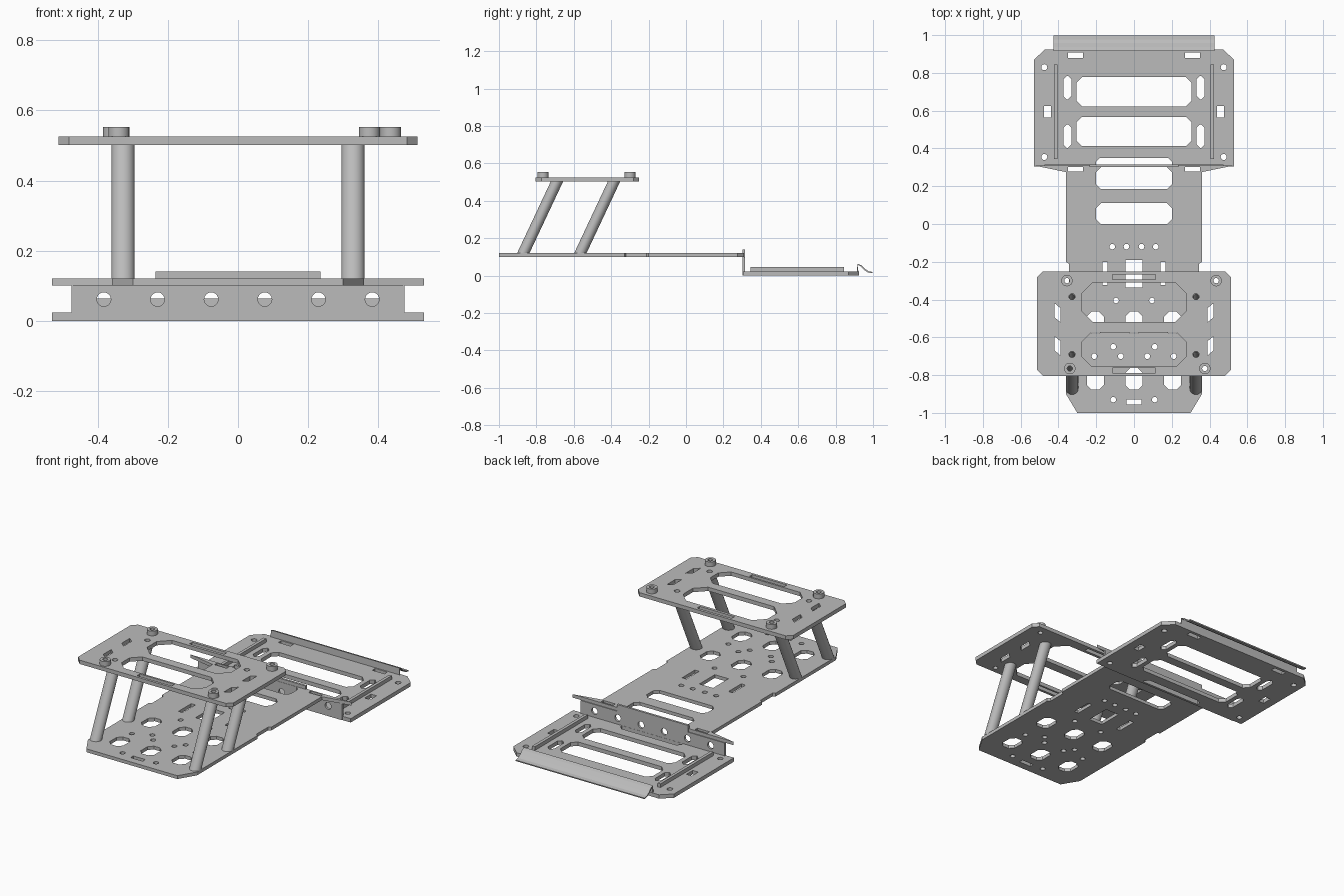
import bpy, bmesh, math

cube = bpy.data.objects.get("Cube")
if cube:
    bpy.data.objects.remove(cube, do_unlink=True)

grey = bpy.data.materials.new("plain grey")
grey.use_nodes = True
colour = (0.5, 0.5, 0.5, 1)
grey.diffuse_color = colour
grey.node_tree.nodes["Principled BSDF"].inputs["Base Color"].default_value = colour


def rect(cx, cy, w, h, c=0.0):
    """Rectangle outline, with chamfered corners when c is set."""
    a, b = w / 2, h / 2
    if not c:
        return [(cx - a, cy - b), (cx + a, cy - b), (cx + a, cy + b), (cx - a, cy + b)]
    q = [(a - c, -b), (a, c - b), (a, b - c), (a - c, b)]
    q += [(-x, -y) for x, y in q]
    return [(cx + x, cy + y) for x, y in q]


def circle(cx, cy, r, n=20):
    return [(cx + r * math.cos(math.tau * i / n), cy + r * math.sin(math.tau * i / n))
            for i in range(n)]


def flip(loop):
    return [(-x, y) for x, y in reversed(loop)]


def both(loops):
    return loops + [flip(p) for p in loops]


def sheet(name, outline, holes, z0, z1, shear=0.0, smooth=False, upright=None):
    """Extrude an outline with holes from z0 to z1, leaning along y or stood upright."""
    curve = bpy.data.curves.new(name, "CURVE")
    curve.dimensions = "2D"
    curve.fill_mode = "BOTH"
    curve.extrude = (z1 - z0) / 2
    for loop in [outline] + holes:
        s = curve.splines.new("POLY")
        s.points.add(len(loop) - 1)
        for p, (x, y) in zip(s.points, loop):
            p.co = (x, y, 0, 1)
        s.use_cyclic_u = True
    temp = bpy.data.objects.new(name + " outline", curve)
    mesh = bpy.data.meshes.new_from_object(temp)
    bpy.data.objects.remove(temp)
    bm = bmesh.new()
    bm.from_mesh(mesh)
    bmesh.ops.remove_doubles(bm, verts=bm.verts, dist=0.0005)
    bmesh.ops.recalc_face_normals(bm, faces=bm.faces)
    mid = (z0 + z1) / 2
    for v in bm.verts:
        x, y, z = v.co
        z += mid
        v.co = (x, z, y) if upright else (x, y + shear * (z - z0), z)
    bmesh.ops.recalc_face_normals(bm, faces=bm.faces)
    bm.to_mesh(mesh)
    bm.free()
    mesh.name = name
    mesh.materials.clear()
    mesh.materials.append(grey)
    obj = bpy.data.objects.new(name, mesh)
    bpy.context.collection.objects.link(obj)
    for f in mesh.polygons:
        f.use_smooth = False
    if smooth:
        bpy.ops.object.select_all(action="DESELECT")
        obj.select_set(True)
        bpy.context.view_layer.objects.active = obj
        bpy.ops.object.shade_smooth_by_angle(angle=math.radians(35))
    return obj


# Main deck: flared back edge, side notches, chamfered nose
side = [(0.30, -1), (0.36, -0.9), (0.36, -0.33), (0.345, -0.32), (0.345, -0.21),
        (0.36, -0.2), (0.36, 0.275), (0.53, 0.31)]
deck_holes = [rect(0, 0.055, 0.4, 0.11, 0.025), rect(0, 0.243, 0.4, 0.115, 0.025),
              rect(0, -0.263, 0.09, 0.145), rect(0, -0.942, 0.08, 0.025)]
for y in (-0.522, -0.82):
    deck_holes += [rect(x, y, 0.09, 0.115, 0.025) for x in (-0.205, 0, 0.205)]
pins = [(0.115, -0.12), (0.04, -0.12), (0.095, -0.405), (0.11, -0.65),
        (0.21, -0.7), (0.07, -0.7), (0.11, -0.93)]
deck_holes += both([circle(x, y, 0.015, 12) for x, y in pins])
deck_holes += both([rect(0.153, -0.262, 0.028, 0.12), rect(0.31, 0.29, 0.08, 0.022)])
sheet("main_deck", side + flip(side), deck_holes, 0.1, 0.12)

# Upright joining plate with a tab through the deck
half = [(0.475, 0), (0.475, 0.1), (0.235, 0.1), (0.235, 0.14)]
sheet("joining_plate", half + flip(half),
      [circle(0.153 * (i - 2.5), 0.061, 0.02) for i in range(6)],
      0.302, 0.315, upright=True)

# Rear tray
side = [(0.53, 0.305), (0.53, 0.87), (0.47, 0.925)]
tray_holes = [rect(0, 0.7, 0.61, 0.155, 0.03), rect(0, 0.49, 0.61, 0.155, 0.03),
              [(-0.2, 0.316), (0.2, 0.316), (0.2, 0.33), (0.18, 0.35),
               (-0.18, 0.35), (-0.2, 0.33)]]
tray_holes += both([rect(0.353, 0.722, 0.042, 0.125, 0.018),
                    rect(0.353, 0.465, 0.042, 0.125, 0.018),
                    rect(0.458, 0.595, 0.036, 0.06), rect(0.31, 0.893, 0.08, 0.028),
                    circle(0.475, 0.83, 0.016), circle(0.475, 0.355, 0.016)])
sheet("rear_tray", side + flip(side), tray_holes, 0, 0.023)
for label, s in (("left", 1), ("right", -1)):
    sheet(label + "_tray_rail", rect(s * 0.414, 0.595, 0.018, 0.5), [], 0.02, 0.045)

# Bent lip along the back of the tray
bend = [(0.918, 0.01), (0.918, 0.06), (0.935, 0.053), (0.955, 0.033),
        (0.975, 0.02), (0.998, 0.016)]
bm = bmesh.new()
rows = [[bm.verts.new((x, y, z)) for y, z in bend] for x in (-0.425, 0.425)]
for i in range(len(bend) - 1):
    bm.faces.new((rows[0][i], rows[1][i], rows[1][i + 1], rows[0][i + 1]))
mesh = bpy.data.meshes.new("rear_lip")
bm.to_mesh(mesh)
bm.free()
mesh.materials.append(grey)
lip = bpy.data.objects.new("rear_lip", mesh)
bpy.context.collection.objects.link(lip)
thick = lip.modifiers.new("thickness", "SOLIDIFY")
thick.thickness = 0.007
thick.offset = 0

# Raised top plate
nuts = [(-0.355, -0.3), (0.435, -0.3), (-0.34, -0.765), (0.375, -0.765)]
plate_holes = [rect(0, -0.415, 0.555, 0.21, 0.06), rect(0, -0.663, 0.555, 0.175, 0.05),
               rect(0, -0.28, 0.23, 0.026), rect(0, -0.775, 0.23, 0.026)]
plate_holes += both([[(0.39, y), (0.42, y + 0.025), (0.42, y + 0.1), (0.39, y + 0.075)]
                     for y in (-0.52, -0.695)])
plate_holes += both([circle(0.328, y, 0.016) for y in (-0.385, -0.69)])
plate_holes += [circle(x, y, 0.014) for x, y in nuts]
sheet("top_plate", rect(0, -0.527, 1.025, 0.553, 0.03), plate_holes, 0.502, 0.525)

# Leaning hollow posts
for label, y in (("front", -0.87), ("back", -0.565)):
    for which, s in (("left", 1), ("right", -1)):
        sheet(f"{label}_{which}_post", circle(s * 0.328, y, 0.033, 32),
              [circle(s * 0.328, y, 0.014, 16)], 0.12, 0.502, shear=0.47, smooth=True)

# Ring nuts on the top plate
for i, (x, y) in enumerate(nuts):
    sheet(f"ring_nut_{i + 1}", circle(x, y, 0.03, 24), [circle(x, y, 0.014)],
          0.525, 0.553, smooth=True)
